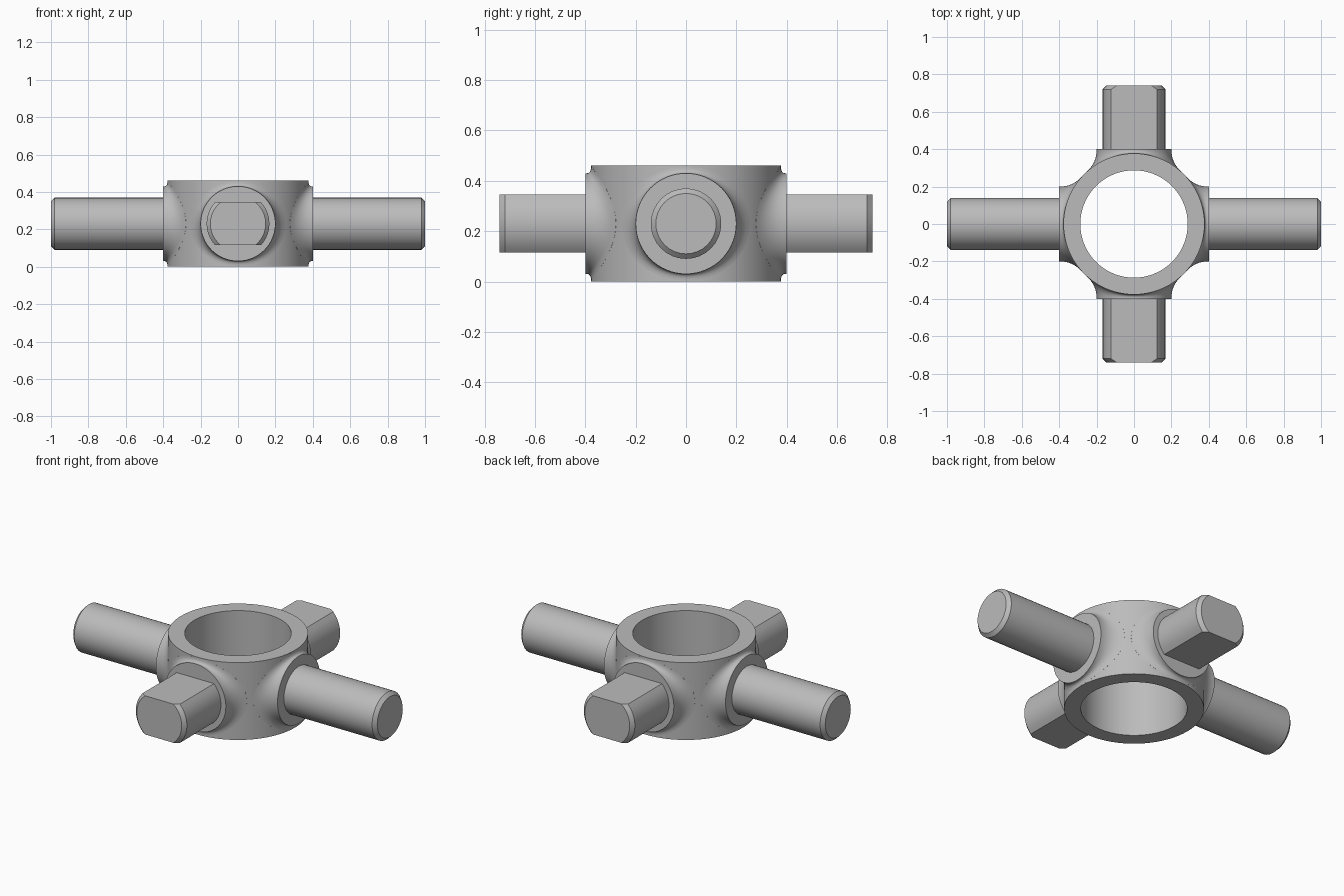
import bpy, bmesh
from math import sin, cos, pi, sqrt, asin, radians
from mathutils import Matrix

cube = bpy.data.objects.get("Cube")
if cube:
    bpy.data.objects.remove(cube, do_unlink=True)

MID = 0.23           # height of the arm axes
RING, BORE = 0.377, 0.287
BOSS, FACE = 0.2, 0.4

steel = bpy.data.materials.new("grey_steel")
steel.use_nodes = True
colour = (0.5, 0.5, 0.5, 1)
steel.diffuse_color = colour
steel.node_tree.nodes["Principled BSDF"].inputs["Base Color"].default_value = colour


def loft(name, sections, turn=0, cap_start=False, cap_end=False, wrap=False):
    """Bridge equal-length closed sections, then turn the part about z."""
    bm = bmesh.new()
    loops = [[bm.verts.new(p) for p in s] for s in sections]
    pairs = list(zip(loops, loops[1:] + loops[:1]))
    for a, b in pairs if wrap else pairs[:-1]:
        n = len(a)
        for i in range(n):
            j = (i + 1) % n
            bm.faces.new((a[i], a[j], b[j], b[i]))
    if cap_start:
        bm.faces.new(loops[0][::-1])
    if cap_end:
        bm.faces.new(loops[-1])
    bm.transform(Matrix.Rotation(turn, 4, 'Z'))
    bmesh.ops.recalc_face_normals(bm, faces=bm.faces)
    mesh = bpy.data.meshes.new(name)
    bm.to_mesh(mesh)
    bm.free()
    mesh.materials.append(steel)
    obj = bpy.data.objects.new(name, mesh)
    bpy.context.collection.objects.link(obj)
    bpy.ops.object.select_all(action='DESELECT')
    obj.select_set(True)
    bpy.context.view_layer.objects.active = obj
    bpy.ops.object.shade_smooth_by_angle(angle=radians(25))
    return obj


def circle(r, z, n=72):
    return [(r * cos(2 * pi * i / n), r * sin(2 * pi * i / n), z) for i in range(n)]


def disc(x, r, n=32):
    return [(x, r * cos(2 * pi * i / n), MID + r * sin(2 * pi * i / n)) for i in range(n)]


def flatted(x, r, half, n=10):
    """Round section with flats above and below."""
    a = asin(half / r)
    angles = [-a + 2 * a * i / n for i in range(n + 1)]
    angles += [t + pi for t in angles]
    return [(x, r * cos(t), MID + r * sin(t)) for t in angles]


def fillet(s, n=64):
    """Section of the boss flare; s runs from the boss (0) to the ring wall (1)."""
    pts = []
    for i in range(n):
        t = 2 * pi * i / n
        c = cos(t)
        end = 0.227 + 0.027 * c * c
        wall = sqrt(RING ** 2 - (end * c) ** 2)
        ctrl = wall + (end - BOSS) * end * c * c / wall
        x = (1 - s) ** 2 * (FACE - 0.006) + 2 * s * (1 - s) * ctrl + s * s * wall
        r = (1 - s * s) * BOSS + s * s * end
        pts.append((x, r * c, MID + r * sin(t)))
    return pts


# Central ring with its through bore
loft("hub_ring", [circle(RING, 0), circle(RING, 2 * MID),
                  circle(BORE, 2 * MID), circle(BORE, 0)], wrap=True)

# Flared bosses and arms around the ring
for k, side in enumerate(("left", "back", "right", "front")):
    turn = k * pi / 2
    flare = [fillet(i / 8) for i in range(9)]
    root = [(x - 0.015, y, z) for x, y, z in flare[-1]]
    loft(side + "_boss", [disc(FACE, BOSS, 64)] + flare + [root], turn, cap_start=True)
    if k % 2 == 0:
        arm = [disc(0.36, 0.14), disc(0.98, 0.14), disc(1.0, 0.12)]
    else:
        arm = [flatted(0.36, 0.168, 0.115), flatted(0.72, 0.168, 0.115),
               flatted(0.74, 0.148, 0.115)]
    loft(side + "_arm", arm, turn, cap_start=True, cap_end=True)
